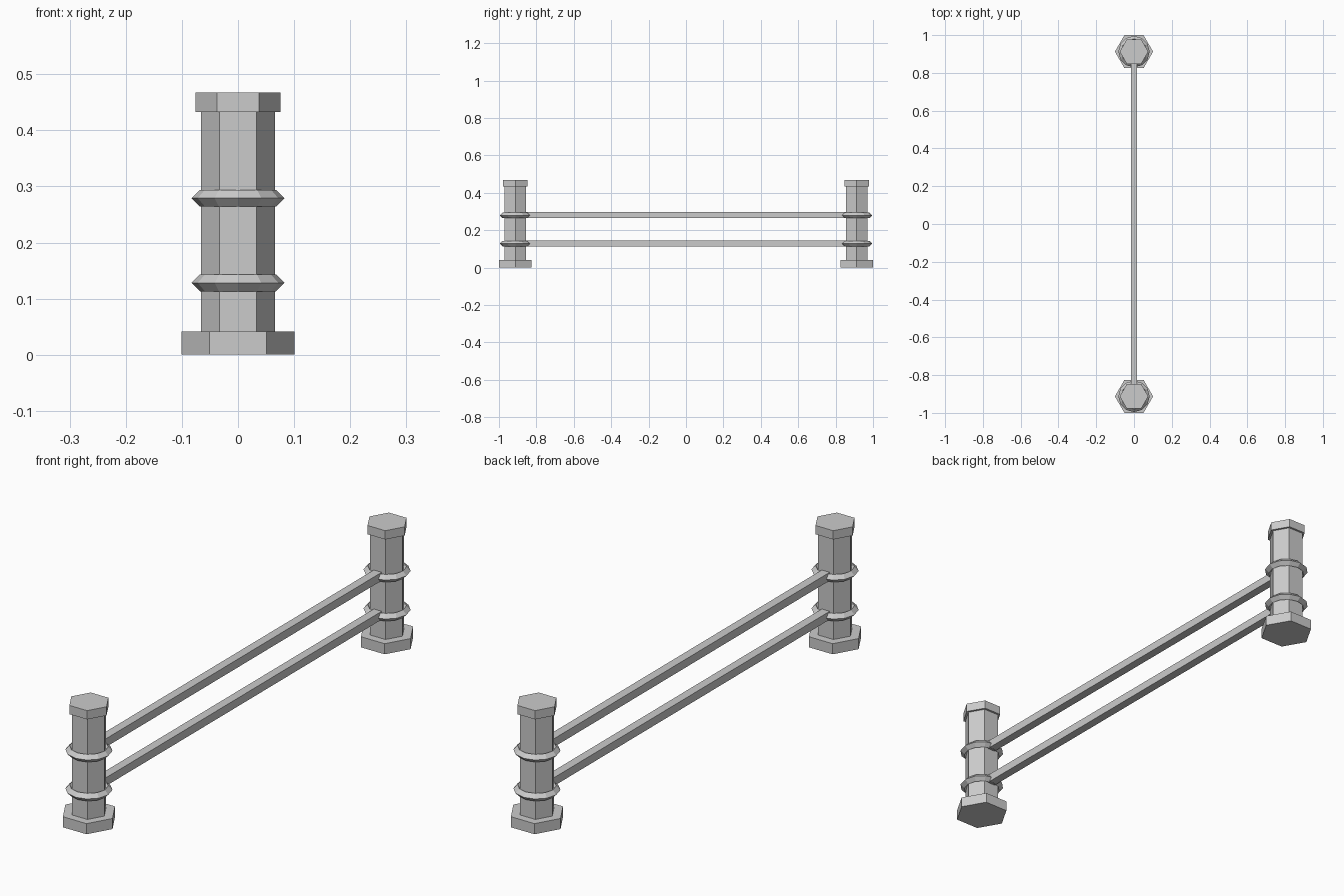
import bpy
from math import radians

if "Cube" in bpy.data.objects:
    bpy.data.objects.remove(bpy.data.objects["Cube"])

POST_Y = 0.9125
RAIL_Z = (0.128, 0.279)


def hex_prism(name, radius, z0, z1, y):
    # hexagon with two corners on the x axis
    bpy.ops.mesh.primitive_cylinder_add(vertices=6, radius=radius, depth=z1 - z0,
                                        location=(0, y, (z0 + z1) / 2),
                                        rotation=(0, 0, radians(90)))
    bpy.context.object.name = name


def ring(name, y, z):
    # diamond-section collar around the post
    bpy.ops.mesh.primitive_torus_add(major_segments=12, minor_segments=4,
                                     major_radius=0.068, minor_radius=0.015,
                                     location=(0, y, z))
    bpy.context.object.name = name
    bpy.ops.object.shade_flat()


# Two posts: base, shaft, cap and two collars each
for side, y in (("front", -POST_Y), ("back", POST_Y)):
    hex_prism(side + "_post_base", 0.101, 0, 0.041, y)
    hex_prism(side + "_post_shaft", 0.066, 0.041, 0.433, y)
    hex_prism(side + "_post_cap", 0.0755, 0.433, 0.467, y)
    for label, z in zip(("lower", "upper"), RAIL_Z):
        ring(f"{side}_{label}_collar", y, z)

# Two square rails between the posts
for label, z in zip(("lower", "upper"), RAIL_Z):
    bpy.ops.mesh.primitive_cube_add(size=1, location=(0, 0, z + 0.002))
    rail = bpy.context.object
    rail.name = label + "_rail"
    rail.scale = (0.034, 2 * (POST_Y - 0.05), 0.032)
